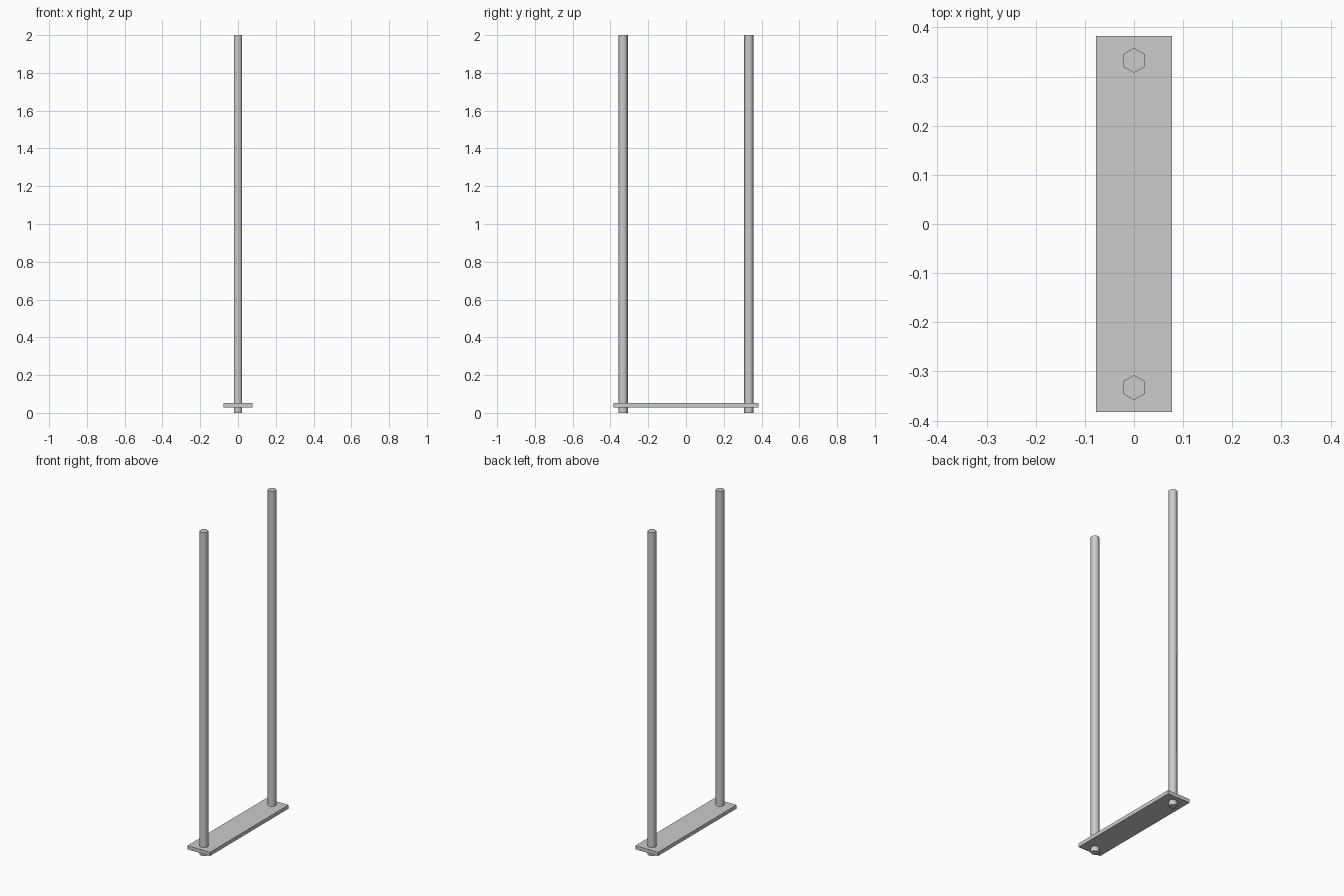
import bpy
import math

if "Cube" in bpy.data.objects:
    bpy.data.objects.remove(bpy.data.objects["Cube"])

SEAT = (0.154, 0.766, 0.023)
SEAT_Z = 0.041
ROPE_Y = 0.333
ROPE_R = 0.0255
HEIGHT = 2.0

# Flat plank seat
bpy.ops.mesh.primitive_cube_add(size=1, location=(0, 0, SEAT_Z))
seat = bpy.context.object
seat.name = "seat"
seat.scale = SEAT
bpy.ops.object.transform_apply(location=False, rotation=False, scale=True)

# Six-sided ropes passing through the seat, corners pointing along y
for name, side in (("front_rope", -1), ("back_rope", 1)):
    bpy.ops.mesh.primitive_cylinder_add(
        vertices=6, radius=ROPE_R, depth=HEIGHT,
        location=(0, side * ROPE_Y, HEIGHT / 2))
    bpy.context.object.name = name
    bpy.ops.object.shade_smooth_by_angle(angle=math.radians(70))
